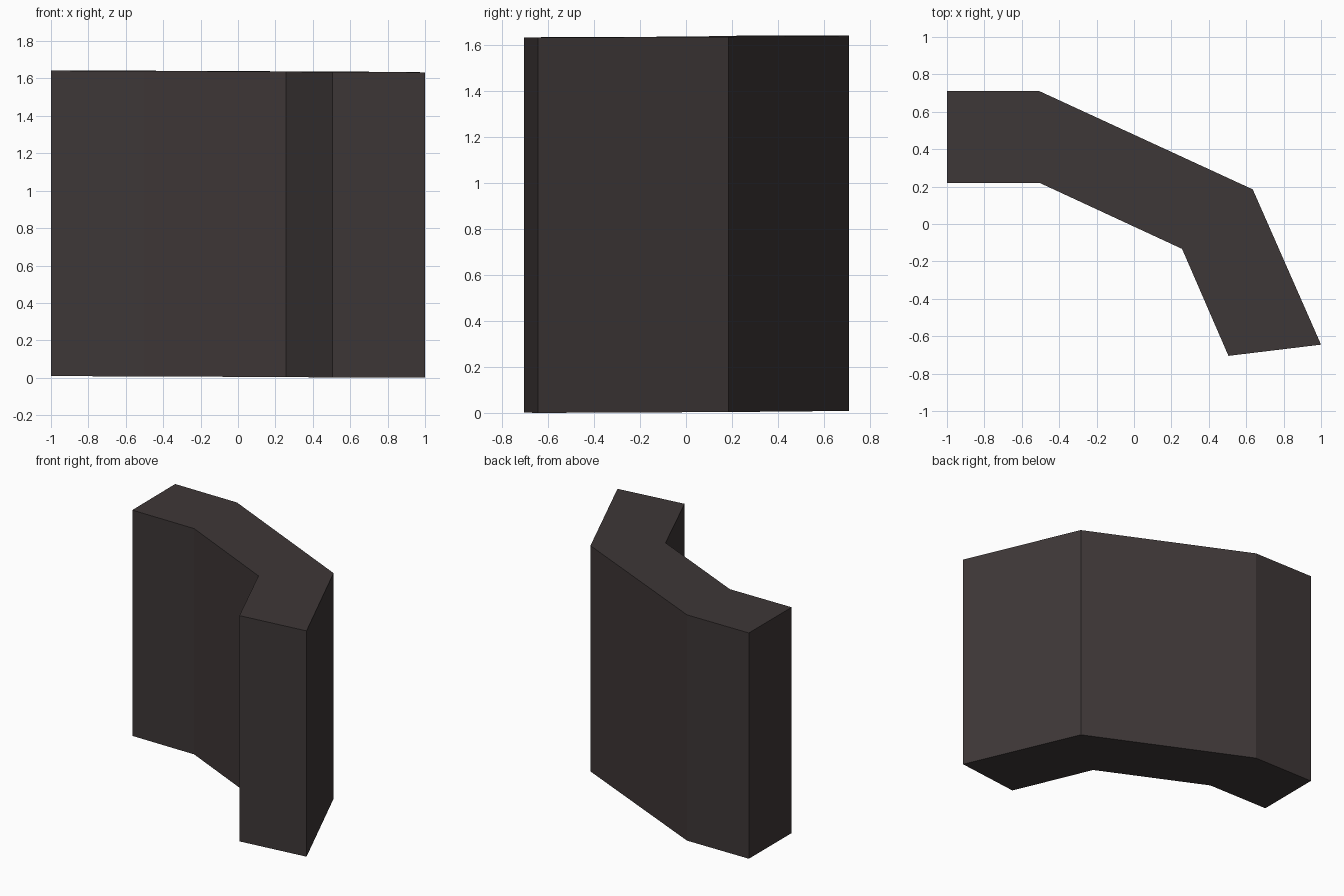
import bpy, bmesh

if "Cube" in bpy.data.objects:
    bpy.data.objects.remove(bpy.data.objects["Cube"])

# Plan of the bent wall: outer side, then inner side back again
PLAN = [(-1, 0.71), (-0.505, 0.71), (0.635, 0.185), (1, -0.645),
        (0.505, -0.705), (0.257, -0.133), (-0.505, 0.22), (-1, 0.22)]
HEIGHT = 1.633


def base_z(x, y):
    """Very slight lean of the top and bottom planes."""
    return 0.005 - 0.003 * x + 0.003 * y


mat = bpy.data.materials.new("dark brown grey")
mat.diffuse_color = (0.048, 0.038, 0.038, 1)
mat.use_nodes = True
mat.node_tree.nodes["Principled BSDF"].inputs["Base Color"].default_value = mat.diffuse_color

# Bent wall: plan polygon extruded upwards
bm = bmesh.new()
bottom = bm.faces.new([bm.verts.new((x, y, base_z(x, y))) for x, y in PLAN])
top = bmesh.ops.extrude_face_region(bm, geom=[bottom], use_keep_orig=True)
for v in top["geom"]:
    if isinstance(v, bmesh.types.BMVert):
        v.co.z += HEIGHT
bmesh.ops.recalc_face_normals(bm, faces=bm.faces)

mesh = bpy.data.meshes.new("bent_wall")
bm.to_mesh(mesh)
bm.free()
mesh.materials.append(mat)
wall = bpy.data.objects.new("bent_wall", mesh)
bpy.context.collection.objects.link(wall)
